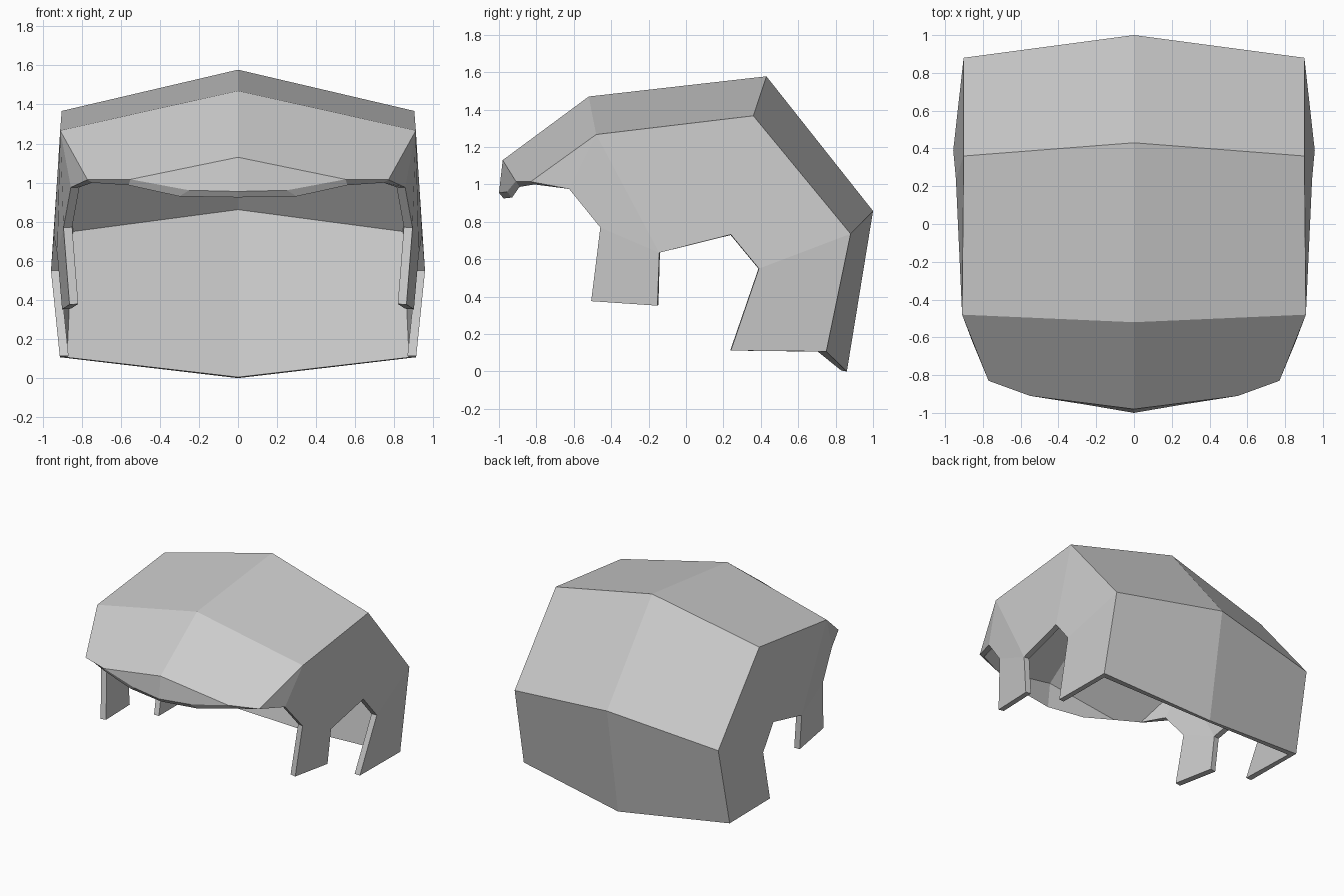
import bpy
import bmesh
from mathutils import Vector

cube = bpy.data.objects.get("Cube")
if cube:
    bpy.data.objects.remove(cube, do_unlink=True)

SIDE_THICKNESS = 0.045
RIDGE_THICKNESS = 0.03

# Single plain grey
grey = bpy.data.materials.new("Light grey")
grey.use_nodes = True
colour = (0.6, 0.6, 0.6, 1)
grey.diffuse_color = colour
grey.node_tree.nodes["Principled BSDF"].inputs["Base Color"].default_value = colour

# Outer corner points of the left half
outer_points = {
    # ridge down the middle, front to back
    "lip_mid": (0, -1.0, 0.955), "brow_mid": (0, -0.98, 1.13),
    "crown_mid": (0, -0.52, 1.47), "top_mid": (0, 0.43, 1.578),
    "back_mid": (0, 1.0, 0.858), "nape_mid": (0, 0.86, 0.0),
    # outer corners, front to back
    "lip": (0.25, -0.957, 0.961), "brow": (0.55, -0.91, 1.017),
    "temple": (0.77, -0.83, 1.015), "crown": (0.91, -0.48, 1.267),
    "top": (0.902, 0.36, 1.367), "back": (0.902, 0.88, 0.736),
    "nape": (0.912, 0.75, 0.107),
    # lower edge of the side
    "cheek": (0.855, -0.625, 0.976), "burn_top": (0.893, -0.458, 0.77),
    "burn_front": (0.862, -0.507, 0.376), "burn_rear": (0.9, -0.153, 0.352),
    "ear_front": (0.925, -0.143, 0.635), "ear_top": (0.943, 0.24, 0.732),
    "ear_rear": (0.957, 0.39, 0.55), "side_low": (0.912, 0.24, 0.112),
}

# Inner corners where the wall is not evenly thick
inner_points = {
    "lip_mid": (0, -0.975, 0.925), "lip": (0.3, -0.93, 0.93),
    "brow": (0.56, -0.89, 0.987), "temple": (0.745, -0.81, 1.0),
    "back_mid": (0, 0.967, 0.862), "back": (0.845, 0.84, 0.75),
    "nape_mid": (0, 0.83, 0.005), "nape": (0.875, 0.705, 0.106),
}

panels = [
    "brow_mid lip_mid lip brow",
    "brow_mid brow temple crown crown_mid",
    "crown_mid crown top top_mid",
    "top_mid top back back_mid",
    "back_mid back nape nape_mid",
    "crown temple cheek",
    "crown cheek burn_top ear_front",
    "burn_top burn_front burn_rear ear_front",
    "crown ear_front ear_top top",
    "top ear_top ear_rear back",
    "back ear_rear side_low nape",
]


def key(name, side):
    """Middle points are shared by both halves."""
    return name, (side if outer_points[name][0] else 0)


def mirrored(co, side):
    return Vector((co[0] * side, co[1], co[2]))


# Outer skin of both halves, every panel facing away from the hollow middle
bm = bmesh.new()
outer = {}
for side in (1, -1):
    for name, co in outer_points.items():
        if key(name, side) not in outer:
            outer[key(name, side)] = bm.verts.new(mirrored(co, side))
middle = Vector((0, 0, 0.7))
for side in (1, -1):
    for panel in panels:
        face = bm.faces.new([outer[key(name, side)] for name in panel.split()])
        face.normal_update()
        if face.normal.dot(face.calc_center_median() - middle) < 0:
            face.normal_flip()
bm.normal_update()

# Inner skin, set in by the wall thickness
skin = list(bm.faces)
rim = [edge.link_loops[0] for edge in bm.edges if edge.is_boundary]
rim = [(loop.vert, loop.link_loop_next.vert) for loop in rim]
inner = {}
for (name, side), vert in outer.items():
    if name in inner_points:
        co = mirrored(inner_points[name], side)
    else:
        depth = SIDE_THICKNESS if side else RIDGE_THICKNESS
        co = vert.co - vert.normal * vert.calc_shell_factor() * depth
    inner[vert] = bm.verts.new(co)
for face in skin:
    bm.faces.new([inner[v] for v in reversed(face.verts)])

# Rim joining the two skins along the open edge
for a, b in rim:
    bm.faces.new((b, a, inner[a], inner[b]))

mesh = bpy.data.meshes.new("hair_shell")
bm.to_mesh(mesh)
bm.free()
mesh.materials.append(grey)
shell = bpy.data.objects.new("hair_shell", mesh)
bpy.context.collection.objects.link(shell)
